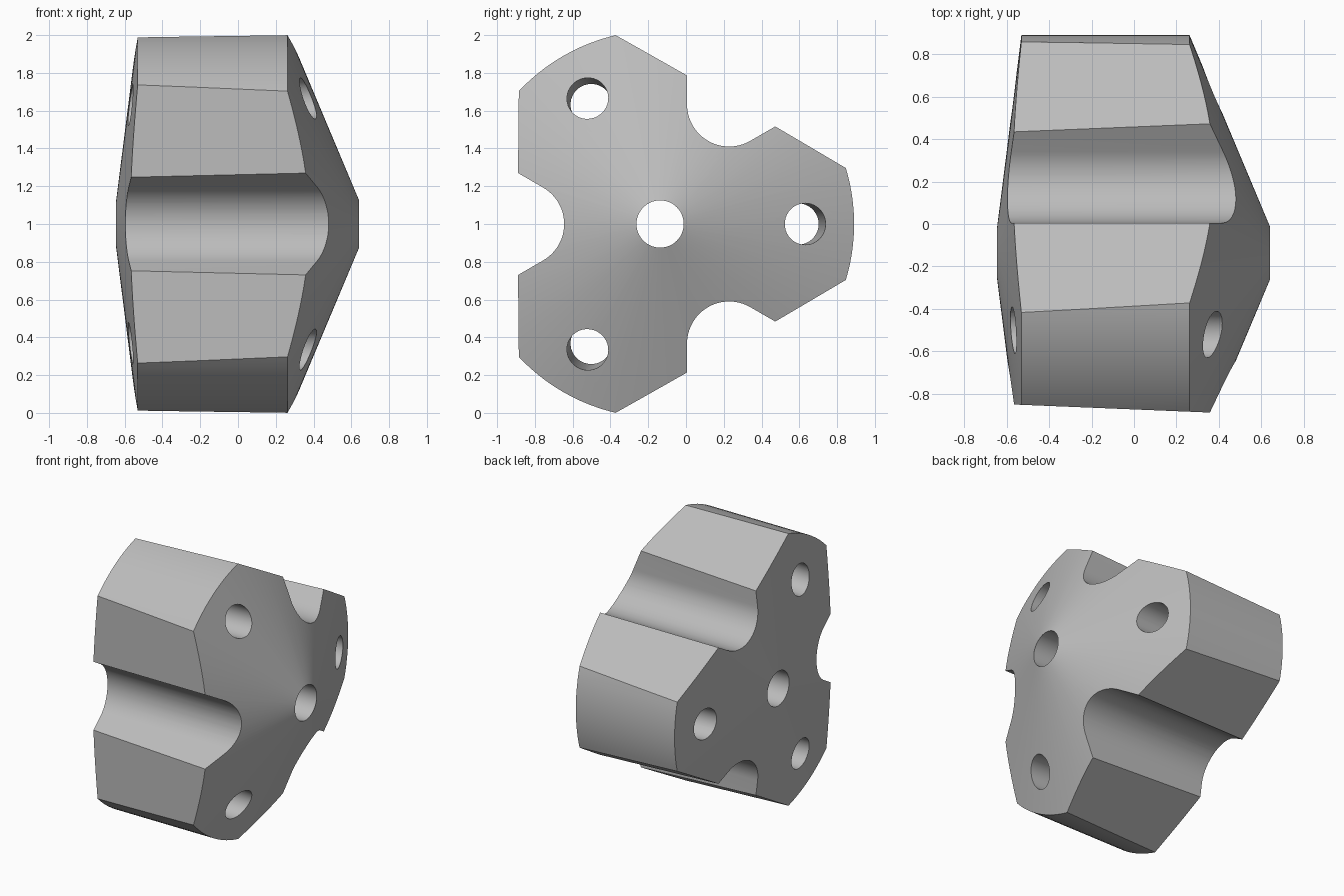
import bpy, bmesh, math
from math import sin, cos, pi, radians

if "Cube" in bpy.data.objects:
    bpy.data.objects.remove(bpy.data.objects["Cube"])

CY, CZ = -0.137, 1.0          # hub axis runs along x through this point


def place(d, w, ang, x):
    """Radial distance d and sideways offset w along direction ang, at x."""
    return (x, CY + d * cos(ang) - w * sin(ang), CZ + d * sin(ang) + w * cos(ang))


def make(name, rings, capped):
    """Skin a row of equal point loops; close with caps or wrap round."""
    bm = bmesh.new()
    loops = [[bm.verts.new(p) for p in ring] for ring in rings]
    n, m = len(loops[0]), len(loops)
    for i in range(m - 1 if capped else m):
        a, b = loops[i], loops[(i + 1) % m]
        for j in range(n):
            k = (j + 1) % n
            bm.faces.new((a[j], a[k], b[k], b[j]))
    if capped:
        bm.faces.new(loops[0])
        bm.faces.new(loops[-1])
    bmesh.ops.recalc_face_normals(bm, faces=bm.faces)
    mesh = bpy.data.meshes.new(name)
    bm.to_mesh(mesh)
    bm.free()
    ob = bpy.data.objects.new(name, mesh)
    bpy.context.collection.objects.link(ob)
    return ob


def notch_ring(x, ang):
    """Tilted flat with a round-bottomed, flared groove in its middle."""
    d = 0.752 + (x - 0.36) * 0.041
    gc, gr = 0.731, 0.223
    w = gr * cos(pi / 6) + (d - gc + gr * 0.5) * math.tan(pi / 6)
    pts = [(1.6, -1.3), (d, -1.3), (d, -w)]
    for i in range(25):
        t = radians(240 - 120 * i / 24)
        pts.append((gc + gr * cos(t), gr * sin(t)))
    pts += [(d, w), (d, 1.3), (1.6, 1.3)]
    return [place(p, q, ang, x) for p, q in pts]


def hole_ring(x, ang):
    """Round bolt hole leaning slightly towards the axis at the back."""
    d = 0.768 + (x - 0.37) * 0.042
    return [place(d + 0.11 * cos(2 * pi * i / 40), 0.11 * sin(2 * pi * i / 40), ang, x)
            for i in range(40)]


# Hub body: bored double cone with a cylindrical rim
profile = [(0.125, 0.641), (1.027, 0.262), (1.027, -0.531), (0.125, -0.645)]
SEG = 120
body = make("drill_cone_hub",
            [[place(r, 0, 2 * pi * i / SEG, x) for r, x in profile] for i in range(SEG)],
            False)

# Three notches between the arms, one hole in each arm
cutters = []
for k in range(3):
    arm = k * 2 * pi / 3
    gap = arm + pi / 3
    cutters.append(make("notch_cutter", [notch_ring(x, gap) for x in (-1.0, 1.0)], True))
    cutters.append(make("hole_cutter", [hole_ring(x, arm) for x in (-1.0, 1.0)], True))

for c in cutters:
    c.hide_render = True
    mod = body.modifiers.new("cut", 'BOOLEAN')
    mod.operation = 'DIFFERENCE'
    mod.solver = 'EXACT'
    mod.object = c

# Apply the cuts and discard the cutters
deps = bpy.context.evaluated_depsgraph_get()
result = bpy.data.meshes.new_from_object(body.evaluated_get(deps))
body.modifiers.clear()
body.data = result
for c in cutters:
    bpy.data.objects.remove(c)

# Plain grey metal
mat = bpy.data.materials.new("grey_metal")
mat.diffuse_color = (0.5, 0.5, 0.5, 1)
mat.use_nodes = True
mat.node_tree.nodes["Principled BSDF"].inputs["Base Color"].default_value = mat.diffuse_color
body.data.materials.clear()
body.data.materials.append(mat)

bpy.context.view_layer.objects.active = body
body.select_set(True)
bpy.ops.object.shade_smooth_by_angle(angle=radians(25))
body.name = "hub_body"
